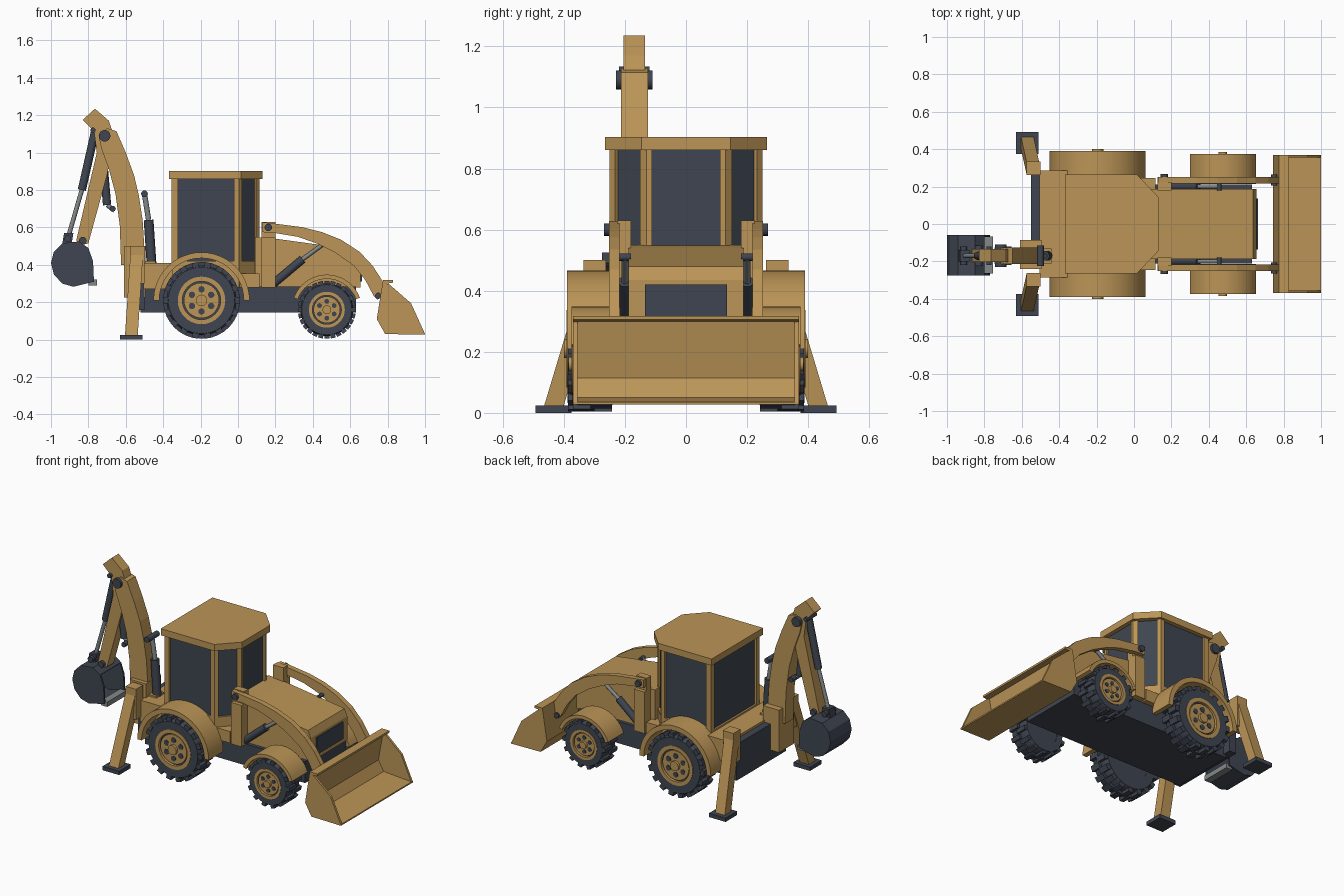
import bpy, bmesh, math
from mathutils import Vector, Matrix

if "Cube" in bpy.data.objects:
    bpy.data.objects.remove(bpy.data.objects["Cube"])


def material(name, rgb):
    m = bpy.data.materials.new(name)
    m.diffuse_color = (*rgb, 1)
    m.use_nodes = True
    m.node_tree.nodes["Principled BSDF"].inputs["Base Color"].default_value = m.diffuse_color
    return m


YELLOW = material("ochre paint", (0.50, 0.30, 0.095))
DARK = material("charcoal", (0.050, 0.060, 0.082))
STEEL = material("grey steel", (0.23, 0.25, 0.25))


def finish(name, bm, mat, smooth=False):
    bmesh.ops.recalc_face_normals(bm, faces=bm.faces)
    me = bpy.data.meshes.new(name)
    bm.to_mesh(me)
    bm.free()
    me.materials.append(mat)
    ob = bpy.data.objects.new(name, me)
    bpy.context.collection.objects.link(ob)
    if smooth:
        bpy.ops.object.select_all(action='DESELECT')
        ob.select_set(True)
        bpy.context.view_layer.objects.active = ob
        bpy.ops.object.shade_smooth_by_angle(angle=math.radians(35))
    return ob


def prism(name, pts, a, b, mat, axis='y', smooth=False):
    """Extrude a 2D outline from a to b along an axis."""
    place = {'y': lambda p, t: (p[0], t, p[1]), 'z': lambda p, t: (p[0], p[1], t)}[axis]
    bm = bmesh.new()
    lo = [bm.verts.new(place(p, a)) for p in pts]
    hi = [bm.verts.new(place(p, b)) for p in pts]
    bm.faces.new(lo)
    bm.faces.new(hi)
    for i in range(len(pts)):
        j = (i + 1) % len(pts)
        bm.faces.new((lo[i], lo[j], hi[j], hi[i]))
    return finish(name, bm, mat, smooth)


def box(name, x, y, z, mat):
    return prism(name, [(x[0], y[0]), (x[1], y[0]), (x[1], y[1]), (x[0], y[1])], *z, mat, 'z')


def rod(name, p, q, r, mat, sides=16):
    p, q = Vector(p), Vector(q)
    d = q - p
    bm = bmesh.new()
    bmesh.ops.create_cone(bm, cap_ends=True, segments=sides, radius1=r, radius2=r, depth=d.length,
                          matrix=Matrix.Translation((p + q) / 2) @ d.to_track_quat('Z', 'Y').to_matrix().to_4x4())
    return finish(name, bm, mat, True)


def beam(name, p, q, sx, sy, mat):
    """Slanted beam with horizontal ends."""
    bm = bmesh.new()
    rings = [[bm.verts.new((c[0] + i * sx, c[1] + j * sy, c[2]))
              for i, j in ((-1, -1), (1, -1), (1, 1), (-1, 1))] for c in (p, q)]
    for r in rings:
        bm.faces.new(r)
    for i in range(4):
        j = (i + 1) % 4
        bm.faces.new((rings[0][i], rings[0][j], rings[1][j], rings[1][i]))
    return finish(name, bm, mat)


def lathe(name, c, prof, mat, n=40):
    """Spin a closed (radius, y) profile about an axle along y."""
    bm = bmesh.new()
    rings = []
    for k in range(n):
        t = 2 * math.pi * k / n
        rings.append([bm.verts.new((c[0] + r * math.cos(t), y, c[1] + r * math.sin(t))) for r, y in prof])
    for k in range(n):
        a, b = rings[k], rings[(k + 1) % n]
        for i in range(len(prof)):
            j = (i + 1) % len(prof)
            bm.faces.new((a[i], a[j], b[j], b[i]))
    return finish(name, bm, mat, True)


def arc(c, r, a0, a1, n):
    return [(c[0] + r * math.cos(math.radians(a0 + (a1 - a0) * i / n)),
             c[1] + r * math.sin(math.radians(a0 + (a1 - a0) * i / n))) for i in range(n + 1)]


def wheel(tag, c, R, y0, y1, s, lugs):
    w = y1 - y0
    base = R * 0.91
    # tyre and full-depth inner drum
    prof = [(R * .60, y0), (base * .95, y0), (base, y0 + w * .12), (base, y1 - w * .12),
            (base * .95, y1), (R * .62, y1), (R * .60, y1 - .012)]
    lathe(tag + "_tyre", c, [(r, s * y) for r, y in prof], DARK)
    rod(tag + "_wheel_drum", (c[0], s * (y0 + .002), c[1]), (c[0], s * (y1 - .015), c[1]), R * .61, DARK, 32)
    # tread lugs, alternating between the two halves
    bm = bmesh.new()
    for k in range(lugs * 2):
        t = math.pi * k / lugs
        a, b = (y0 + .002, y0 + w * .55) if k % 2 else (y0 + w * .45, y1 - .002)
        m = (Matrix.Translation((c[0], s * (a + b) / 2, c[1])) @ Matrix.Rotation(-t, 4, 'Y')
             @ Matrix.Translation((R * .925, 0, 0)) @ Matrix.Diagonal((R * .148, b - a, R * .17, 1)))
        bmesh.ops.create_cube(bm, size=1, matrix=m)
    finish(tag + "_tread", bm, DARK)
    # rim ring, disc, hub, dark holes
    lathe(tag + "_rim", c, [(R * .50, s * (y1 - .02)), (R * .62, s * (y1 - .02)),
                            (R * .62, s * (y1 + .003)), (R * .50, s * (y1 + .003))], YELLOW)
    rod(tag + "_wheel_disc", (c[0], s * (y1 - .03), c[1]), (c[0], s * (y1 - .004), c[1]), R * .46, YELLOW, 32)
    rod(tag + "_hub", (c[0], s * (y1 - .01), c[1]), (c[0], s * (y1 + .012), c[1]), R * .15, YELLOW, 16)
    for x, z in arc(c, R * .29, 30, 330, 5):
        rod(tag + "_disc_hole", (x, s * (y1 - .01), z), (x, s * (y1 - .001), z), R * .085, DARK, 10)


REAR, FRONT = (-.195, .21), (.475, .16)
# chassis, rear platform, cab floor
box("chassis", (-.52, .63), (-.21, .21), (.145, .285), DARK)
box("rear_platform", (-.505, -.35), (-.285, .285), (.27, .41), YELLOW)
box("rear_panel", (-.55, -.50), (-.24, .265), (.16, .395), DARK)
box("cab_floor", (-.355, .115), (-.245, .245), (.28, .355), YELLOW)


def cab_outline(d):
    half = [(-.355 + d, .25 - d), (.005 - d * .4, .25 - d), (.115 - d, .13 - d * .4)]
    return [(x, -y) for x, y in half] + half[::-1]


# cab shell, glass, roof
prism("cab_base", cab_outline(0), .28, .42, YELLOW, 'z')
prism("cab_glass", cab_outline(.012), .42, .865, DARK, 'z')
prism("roof", [(-.37, -.265), (.015, -.265), (.13, -.145), (.13, .145), (.015, .265), (-.37, .265)],
      .86, .903, YELLOW, 'z')
# hood and grille
prism("hood", [(.09, .28), (.655, .28), (.655, .435), (.635, .48), (.2, .54), (.09, .55)], -.188, .188, YELLOW)
box("grille", (.64, .664), (-.135, .135), (.31, .42), DARK)

# loader arm outline
ARM = [(.13, .575), (.2, .57), (.32, .55), (.42, .515), (.52, .465), (.62, .395), (.68, .32), (.725, .235),
       (.745, .215), (.77, .225), (.775, .31), (.72, .395), (.65, .47), (.55, .535), (.45, .575),
       (.34, .602), (.2, .62), (.13, .628)]

for s, side in ((-1, "right"), (1, "left")):
    # cab posts
    prism(side + "_rear_post", [(-.355, s * .25), (-.32, s * .25), (-.32, s * .215), (-.355, s * .215)],
          .40, .865, YELLOW, 'z')
    prism(side + "_middle_post", [(-.022, s * .25), (.005, s * .25), (.022, s * .232), (.0, s * .21), (-.022, s * .21)],
          .40, .865, YELLOW, 'z')
    prism(side + "_front_post", [(.115, s * .112), (.115, s * .13), (.097, s * .15), (.075, s * .13), (.085, s * .112)],
          .40, .865, YELLOW, 'z')
    # wheels and fenders
    wheel(side + "_rear", REAR, .205, .26, .388, s, 18)
    wheel(side + "_front", FRONT, .155, .24, .372, s, 14)
    prism(side + "_rear_fender", arc(REAR, .257, 0, 180, 24) + arc(REAR, .226, 180, 0, 24),
          s * .24, s * .39, YELLOW, smooth=True)
    prism(side + "_front_fender", arc(FRONT, .188, 20, 160, 18) + arc(FRONT, .165, 160, 20, 18),
          s * .215, s * .375, YELLOW, smooth=True)
    # loader arm with its post, pins and ram
    box(side + "_loader_post", (.125, .2), sorted((s * .18, s * .225)), (.28, .63), YELLOW)
    box(side + "_loader_post_foot", (.125, .2), sorted((s * .18, s * .25)), (.28, .55), YELLOW)
    prism(side + "_loader_arm", ARM, s * .217, s * .252, YELLOW)
    rod(side + "_arm_pin", (.162, s * .18, .6), (.162, s * .268, .6), .02, DARK)
    rod(side + "_bucket_pin", (.75, s * .205, .235), (.75, s * .264, .235), .017, DARK)
    rod(side + "_loader_ram", (.19, s * .2, .30), (.345, s * .2, .43), .022, DARK)
    rod(side + "_loader_ram_rod", (.345, s * .2, .43), (.455, s * .2, .51), .011, STEEL)
    rod(side + "_ram_pin", (.455, s * .18, .51), (.455, s * .22, .51), .012, DARK)
    # stabiliser leg, housing and pad
    box(side + "_leg_housing", (-.575, -.5), sorted((s * .262, s * .335)), (.30, .5), YELLOW)
    beam(side + "_stabiliser_leg", (-.54, s * .295, .48), (-.57, s * .432, .025), .034, .032, YELLOW)
    box(side + "_stabiliser_pad", (-.63, -.51), sorted((s * .375, s * .493)), (0, .025), DARK)
    # loader bucket side
    prism(side + "_bucket_side", [(.78, .305), (.81, .295), (.925, .195), (1, .03), (.79, .035), (.742, .11)],
          s * .355, s * .37, YELLOW)

# loader bucket shell
prism("loader_bucket", [(.775, .318), (.742, .11), (.787, .03), (1, .027), (1, .036), (.80, .05),
                        (.762, .115), (.795, .30), (.83, .305), (.83, .318)], -.37, .37, YELLOW)

# backhoe mount, boom and stick
Y = -.17
box("boom_mount", (-.61, -.495), (-.24, -.085), (.225, .5), YELLOW)
prism("boom", [(-.5, .40), (-.5, .48), (-.51, .64), (-.53, .77), (-.556, .88), (-.60, 1.0), (-.65, 1.115), (-.70, 1.13),
               (-.745, 1.09), (-.73, 1.02), (-.69, .91), (-.655, .78), (-.632, .61), (-.625, .40)],
      Y - .043, Y + .045, YELLOW)
prism("stick", [(-.765, 1.235), (-.83, 1.175), (-.77, 1.115), (-.755, 1.0), (-.865, .53), (-.84, .505), (-.80, .515),
                (-.70, .88), (-.66, 1.08), (-.69, 1.17)], Y - .034, Y + .036, YELLOW)
# backhoe pins: x, z, radius, half length
for x, z, r, h in ((-.713, 1.09, .031, .06), (-.83, .53, .02, .055), (-.91, .54, .018, .05),
                   (-.5, .78, .018, .055), (-.67, .70, .016, .05), (-.775, 1.12, .014, .05)):
    rod("backhoe_pin", (x, Y - h, z), (x, Y + h, z), r, DARK)
# backhoe rams: start, joint, end, radius
for a, b, c, r in (((-.765, 1.11), (-.835, .80), (-.91, .54), .022),
                   ((-.72, .95), (-.70, .72), (-.66, .69), .022),
                   ((-.462, .40), (-.478, .64), (-.5, .78), .026)):
    rod("backhoe_ram", (a[0], Y, a[1]), (b[0], Y, b[1]), r, DARK)
    rod("backhoe_ram_rod", (b[0], Y, b[1]), (c[0], Y, c[1]), r * .55, STEEL)
box("ram_bracket", (-.52, -.44), (Y - .04, Y + .04), (.35, .42), YELLOW)
beam("bucket_link", (-.92, Y, .48), (-.905, Y, .57), .025, .03, DARK)

# digging bucket: curved shell open towards the machine, with cheeks and lip
SHELL = [(-.80, .49), (-.85, .525), (-.94, .515), (-.985, .47), (-1, .41), (-.985, .35), (-.94, .30),
         (-.88, .283), (-.77, .31)]
inner = [(-.882 + (x + .882) * .88, .40 + (z - .40) * .88) for x, z in SHELL]
prism("digging_bucket", SHELL + inner[::-1], -.275, -.058, DARK)
for y in (-.275, -.07):
    prism("digging_bucket_cheek", SHELL + [(-.775, .42)], y, y + .012, DARK)
box("digging_bucket_lip", (-.80, -.755), (-.265, -.068), (.29, .322), STEEL)
